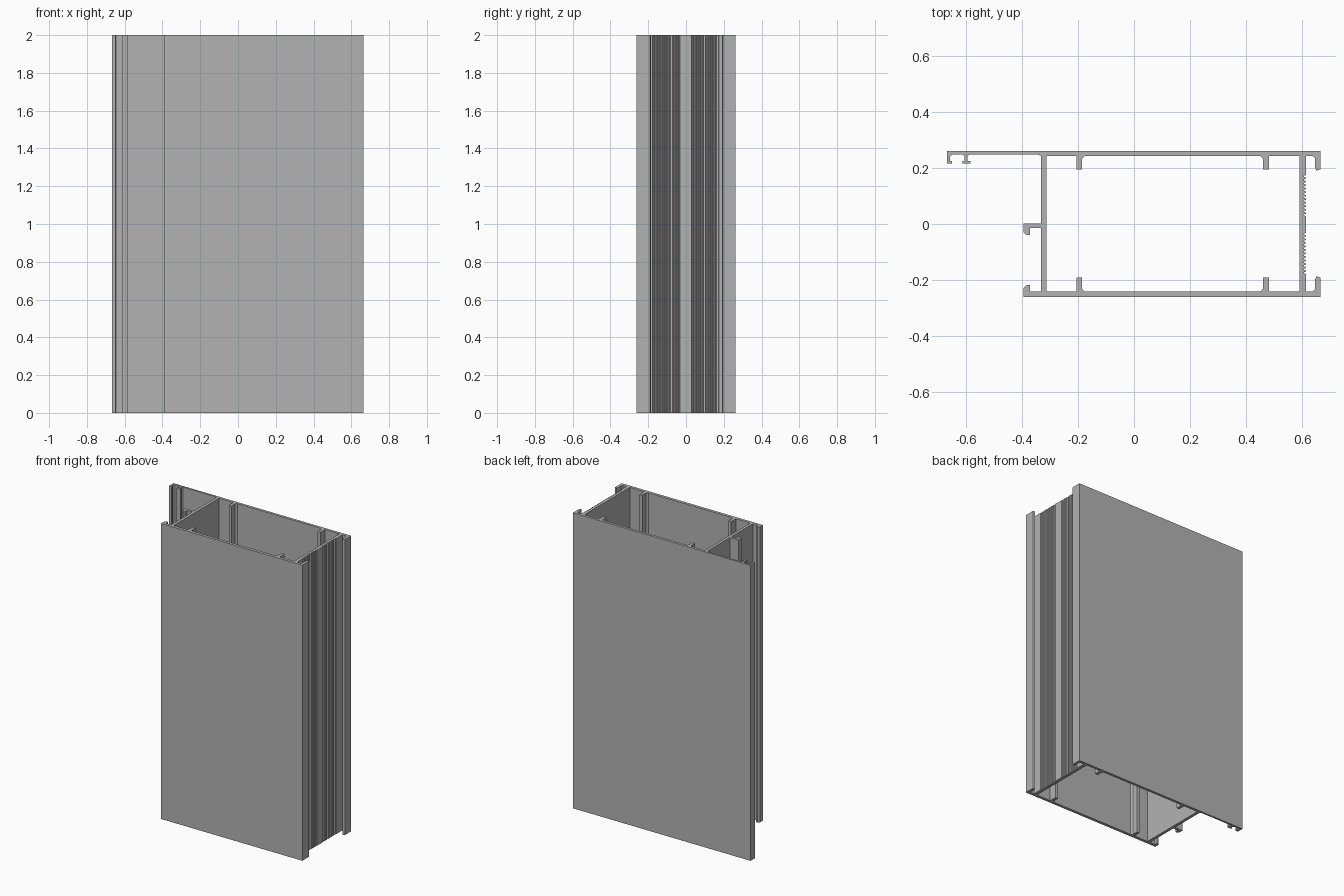
import bpy, bmesh

cube = bpy.data.objects.get("Cube")
if cube:
    bpy.data.objects.remove(cube, do_unlink=True)

HEIGHT = 2.0
FRONT, BACK = -0.261, 0.261      # outer faces of the two long plates
FRONT_IN, BACK_IN = -0.241, 0.243  # inner faces

metal = bpy.data.materials.new("aluminium grey")
metal.use_nodes = True
GREY = (0.45, 0.45, 0.45, 1)
metal.diffuse_color = GREY
metal.node_tree.nodes["Principled BSDF"].inputs["Base Color"].default_value = GREY


def extrude(name, outlines):
    """Extrude one or more plan outlines to the full height."""
    bm = bmesh.new()
    for points in outlines:
        face = bm.faces.new([bm.verts.new((x, y, 0)) for x, y in points])
        top = bmesh.ops.extrude_face_region(bm, geom=[face])
        verts = [v for v in top["geom"] if isinstance(v, bmesh.types.BMVert)]
        bmesh.ops.translate(bm, verts=verts, vec=(0, 0, HEIGHT))
    bmesh.ops.recalc_face_normals(bm, faces=bm.faces)
    mesh = bpy.data.meshes.new(name)
    bm.to_mesh(mesh)
    bm.free()
    mesh.materials.append(metal)
    obj = bpy.data.objects.new(name, mesh)
    bpy.context.collection.objects.link(obj)
    return obj


def rect(x0, x1, y0, y1):
    return [(x0, y0), (x1, y0), (x1, y1), (x0, y1)]


# Long plates; the back one is thinner where it overhangs
extrude("back_plate", [[(-0.666, BACK), (-0.666, 0.248), (-0.345, 0.248),
                        (-0.332, BACK_IN), (0.664, BACK_IN), (0.664, BACK)]])
extrude("front_plate", [rect(-0.393, 0.664, FRONT, FRONT_IN)])

# Left cross wall
extrude("left_wall", [rect(-0.332, -0.312, FRONT_IN, BACK_IN)])

# Right cross wall with two bands of fine grooves on its outer face
outer, groove, pitch, ridges = 0.613, 0.606, 0.0125, 12
wall = [(0.589, BACK_IN), (0.589, FRONT_IN), (outer, FRONT_IN)]
for start in (-0.178, 0.028):
    for i in range(ridges):
        y = start + i * pitch
        wall += [(outer, y), (groove, y + pitch * 0.2),
                 (groove, y + pitch * 0.5), (outer, y + pitch * 0.7)]
wall.append((outer, BACK_IN))
extrude("grooved_right_wall", [wall])

# Inner ribs and right-hand lips, on both plates
for side, base, tip in (("back", BACK_IN, 0.195), ("front", FRONT_IN, -0.191)):
    d = 1 if tip > 0 else -1
    for label, x0, x1, fillet in (("left", -0.205, -0.185, 0.01),
                                  ("right", 0.46, 0.481, -0.01)):
        a, b = (x0, x1) if fillet > 0 else (x1, x0)
        extrude(f"{side}_{label}_rib",
                [[(a, base), (a, tip), (b, tip),
                  (b, base - d * 0.01), (b + fillet, base)]])
    extrude(f"{side}_right_lip",
            [[(0.664, base), (0.664, tip), (0.65, tip - d * 0.005),
              (0.645, tip + d * 0.007), (0.645, base - d * 0.008),
              (0.637, base)]])

# Hook and T-shaped track under the overhang
extrude("overhang_hook", [[(-0.666, 0.248), (-0.666, 0.215), (-0.649, 0.215),
                           (-0.649, 0.225), (-0.655, 0.225), (-0.655, 0.24),
                           (-0.647, 0.248)]])
extrude("overhang_track", [[(-0.61, 0.248), (-0.604, 0.242), (-0.604, 0.225),
                            (-0.611, 0.225), (-0.611, 0.215), (-0.582, 0.215),
                            (-0.582, 0.225), (-0.593, 0.225), (-0.593, 0.242),
                            (-0.587, 0.248)]])

# Hooks left of the cross wall: a middle arm and the front plate's lip
extrude("middle_hook", [[(-0.332, 0.002), (-0.393, 0.002), (-0.393, -0.03),
                         (-0.383, -0.039), (-0.371, -0.039), (-0.371, -0.014),
                         (-0.332, -0.014)]])
extrude("front_hook", [[(-0.393, FRONT_IN), (-0.393, -0.229), (-0.382, -0.218),
                        (-0.371, -0.218), (-0.371, FRONT_IN)]])
